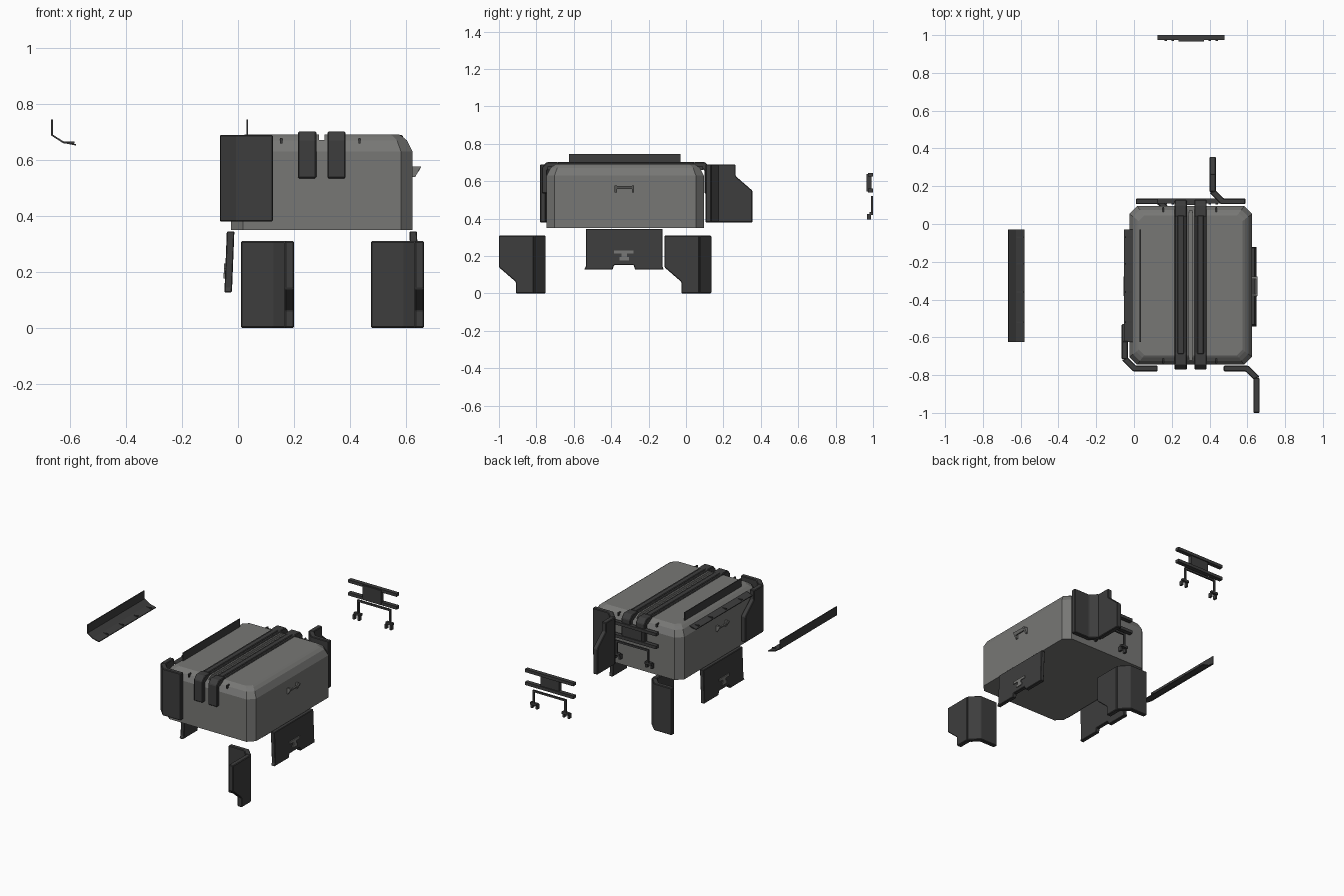
import bpy, bmesh

cube = bpy.data.objects.get("Cube")
if cube:
    bpy.data.objects.remove(cube, do_unlink=True)


def material(name, rgb):
    m = bpy.data.materials.new(name)
    m.use_nodes = True
    m.diffuse_color = (*rgb, 1)
    m.node_tree.nodes["Principled BSDF"].inputs["Base Color"].default_value = (*rgb, 1)
    return m


grey = material("warm grey", (0.185, 0.185, 0.178))
dark = material("charcoal", (0.047, 0.047, 0.047))

# Each piece is (axis, outline, low, high): an outline extruded along an axis
ORDER = {"x": lambda a, b, t: (t, a, b),
         "y": lambda a, b, t: (a, t, b),
         "z": lambda a, b, t: (a, b, t)}


def box(x0, x1, y0, y1, z0, z1):
    return ("z", [(x0, y0), (x1, y0), (x1, y1), (x0, y1)], z0, z1)


def part(name, pieces, mat, move=None, bevel=0):
    bm = bmesh.new()
    for axis, outline, lo, hi in pieces:
        rings = [[bm.verts.new(ORDER[axis](a, b, t)) for a, b in outline] for t in (lo, hi)]
        bm.faces.new(rings[0])
        bm.faces.new(rings[1])
        n = len(outline)
        for i in range(n):
            j = (i + 1) % n
            bm.faces.new((rings[0][i], rings[0][j], rings[1][j], rings[1][i]))
    if move:
        for v in bm.verts:
            v.co = move(*v.co)
    return finish(name, bm, mat, bevel)


def finish(name, bm, mat, bevel=0):
    bmesh.ops.recalc_face_normals(bm, faces=bm.faces)
    mesh = bpy.data.meshes.new(name)
    bm.to_mesh(mesh)
    bm.free()
    mesh.materials.append(mat)
    ob = bpy.data.objects.new(name, mesh)
    bpy.context.collection.objects.link(ob)
    if bevel:
        mod = ob.modifiers.new("bevel", "BEVEL")
        mod.width = bevel
        mod.segments = 1
    return ob


MIDX = 0.3


def flip_x(x, y, z):
    return (2 * MIDX - x, y, z)


# Case body: stacked chamfered rings
def ring(bm, inset, z, cut):
    x0, x1, y0, y1 = -0.025 + inset, 0.625 - inset, -0.745 + inset, 0.095 - inset
    pts = [(x0 + cut, y0), (x1 - cut, y0), (x1, y0 + cut), (x1, y1 - cut),
           (x1 - cut, y1), (x0 + cut, y1), (x0, y1 - cut), (x0, y0 + cut)]
    return [bm.verts.new((x, y, z)) for x, y in pts]


bm = bmesh.new()
rings = [ring(bm, *r) for r in ((0, 0.35, 0.042), (0, 0.63, 0.042), (0.02, 0.67, 0.036),
                                (0.038, 0.685, 0.032), (0.05, 0.692, 0.03))]
for low, high in zip(rings, rings[1:]):
    for i in range(8):
        j = (i + 1) % 8
        bm.faces.new((low[i], low[j], high[j], high[i]))
bm.faces.new(rings[0])
bm.faces.new(rings[-1])
body = finish("case_body", bm, grey)

# Channel along the lid between the straps
cutter = part("channel_cutter", [box(0.29, 0.31, -0.9, 0.3, 0.672, 0.8)], grey)
cutter.hide_render = True
cutter.hide_set(True)
cut = body.modifiers.new("channel", "BOOLEAN")
cut.operation = "DIFFERENCE"
cut.object = cutter

# Straps over the lid with a raised spine
half = [(-0.77, 0.535), (-0.77, 0.675), (-0.745, 0.702), (-0.69, 0.702), (-0.68, 0.697)]
inner = [(-0.7, 0.68), (-0.742, 0.66), (-0.742, 0.535)]
MIDY = -0.322
loop = half + [(2 * MIDY - y, z) for y, z in reversed(half)]
loop += [(2 * MIDY - y, z) for y, z in reversed(inner)] + inner
for name, x in (("left_strap", 0.3525), ("right_strap", 0.2475)):
    part(name, [("x", loop, x - 0.0325, x + 0.0325),
                box(x - 0.018, x + 0.018, -0.69, 0.046, 0.69, 0.703)], dark, bevel=0.004)

# Corner guards: flat face, chamfer and a side wing with a clipped lower corner
face = [(0.475, -0.78), (0.59, -0.78), (0.632, -0.822), (0.665, -0.81), (0.605, -0.75), (0.475, -0.75)]
wing = [(-0.815, 0), (-0.91, 0), (-0.91, 0.062), (-1, 0.14), (-1, 0.31), (-0.815, 0.31)]
guard = [("z", face, 0, 0.31), ("x", wing, 0.632, 0.665)]
STEP = (0.465, 0.885)
part("front_left_guard", guard, dark, bevel=0.004)
part("back_left_guard", guard, dark, lambda x, y, z: (x - STEP[0], y + STEP[1], z), 0.004)
part("front_right_guard", guard, dark, lambda x, y, z: (0.6 - x, -1.53 - y, 0.69 - z), 0.004)
part("back_right_guard", guard, dark,
     lambda x, y, z: (0.6 - x + STEP[0], -1.53 - y + STEP[1], 0.69 - z), 0.004)

# Side plates with a notched lower edge, leaning outward, and their latches
plate = [(-0.535, 0.345), (-0.125, 0.345), (-0.125, 0.145), (-0.12, 0.127), (-0.272, 0.127),
         (-0.28, 0.152), (-0.385, 0.152), (-0.393, 0.127), (-0.545, 0.127), (-0.535, 0.145)]
latch = [box(0.63, 0.645, -0.385, -0.28, 0.213, 0.23),
         box(0.63, 0.645, -0.346, -0.316, 0.195, 0.213),
         box(0.63, 0.645, -0.356, -0.306, 0.177, 0.195)]


def lean(x, y, z):
    return (x + (0.345 - z) * 0.04, y, z)


# Carry handles: slanted end brackets and a grip
bracket = [(0.618, 0.54), (0.634, 0.54), (0.655, 0.578), (0.618, 0.578)]
grip = [(0.638, 0.558), (0.645, 0.558), (0.655, 0.575), (0.645, 0.575)]
handle = [("y", bracket, -0.382, -0.37), ("y", bracket, -0.29, -0.278), ("y", grip, -0.37, -0.29)]

for side, mirrored in (("left", False), ("right", True)):
    def place(x, y, z, m=mirrored):
        return flip_x(x, y, z) if m else (x, y, z)
    part(side + "_side_plate", [("x", plate, 0.613, 0.64)], dark,
         lambda x, y, z: place(*lean(x, y, z)), 0.003)
    part(side + "_latch", latch, grey, lambda x, y, z: place(*lean(x, y, z)))
    part(side + "_handle", handle, grey, place)

# Bent rails with small pegs
section = [(-0.668, 0.745), (-0.668, 0.688), (-0.628, 0.662), (-0.58, 0.652),
           (-0.58, 0.657), (-0.626, 0.668), (-0.662, 0.691), (-0.662, 0.745)]
rail = [("y", section, -0.625, -0.03)]
rail += [box(-0.625, -0.585, y - 0.004, y + 0.004, 0.66, 0.667) for y in (-0.52, -0.36, -0.21, -0.07)]
part("outer_rail", rail, dark)
part("lid_rail", rail, dark, lambda x, y, z: (-0.632 - x, y, z))

# Racks: two bars, a centre panel and a hooked bracket
rack = [box(0.125, 0.48, 0.973, 1, 0.625, 0.645), box(0.125, 0.48, 0.973, 1, 0.54, 0.56),
        box(0.235, 0.37, 0.965, 0.993, 0.545, 0.64), box(0.18, 0.425, 0.988, 0.999, 0.508, 0.52)]
for x in (0.186, 0.419):
    rack += [box(x - 0.006, x + 0.006, 0.988, 0.999, 0.43, 0.515),
             box(x - 0.025, x + 0.025, 0.98, 0.999, 0.42, 0.435),
             box(x - 0.025, x - 0.012, 0.968, 0.99, 0.395, 0.425),
             box(x + 0.012, x + 0.025, 0.968, 0.99, 0.395, 0.425)]
part("outer_rack", rack, dark)
part("back_rack", rack, dark, lambda x, y, z: (x, y - 0.865, z))

# Small lid pins on the front and back rims
for x in (0.155, 0.435):
    for end, y in (("front", -0.726), ("back", 0.076)):
        part(end + "_lid_pin", [box(x - 0.004, x + 0.004, y - 0.014, y + 0.014, 0.66, 0.68)], dark)
